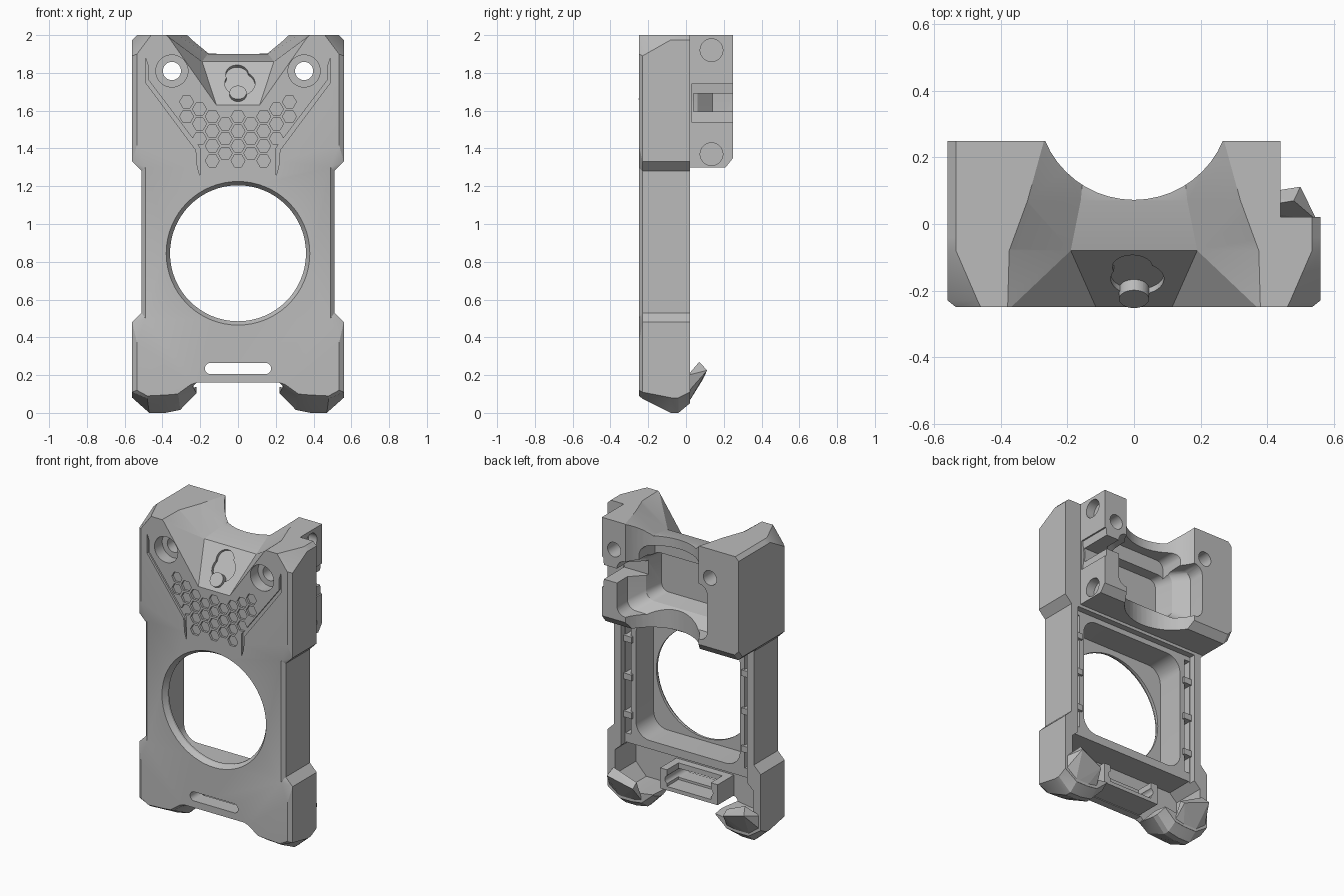
import bpy, bmesh, math
from mathutils import Vector

if "Cube" in bpy.data.objects:
    bpy.data.objects.remove(bpy.data.objects["Cube"])

grey = bpy.data.materials.new("plain grey")
grey.use_nodes = True
COLOUR = (0.5, 0.5, 0.5, 1)
grey.diffuse_color = COLOUR
grey.node_tree.nodes["Principled BSDF"].inputs["Base Color"].default_value = COLOUR


def finish(bm, name):
    bm.normal_update()
    bmesh.ops.recalc_face_normals(bm, faces=bm.faces)
    bmesh.ops.triangulate(bm, faces=bm.faces)
    mesh = bpy.data.meshes.new(name)
    bm.to_mesh(mesh)
    bm.free()
    mesh.materials.append(grey)
    obj = bpy.data.objects.new(name, mesh)
    bpy.context.collection.objects.link(obj)
    return obj


def add_loft(bm, rings):
    """Skin a series of equal rings and cap both ends."""
    loops = [[bm.verts.new(p) for p in ring] for ring in rings]
    count = len(loops[0])
    for a, b in zip(loops, loops[1:]):
        for i in range(count):
            j = (i + 1) % count
            bm.faces.new((a[i], a[j], b[j], b[i]))
    bm.faces.new(loops[0])
    bm.faces.new(loops[-1])


def loft(name, rings):
    bm = bmesh.new()
    add_loft(bm, rings)
    return finish(bm, name)


def at(outline, y):
    return [(x, y, z) for x, z in outline]


def mirrored(half):
    return half + [(-x, z) for x, z in reversed(half)]


def prism(name, outline, front, back):
    return loft(name, [at(outline, front), at(outline, back)])


def box(name, x0, x1, front, back, z0, z1):
    return prism(name, [(x0, z0), (x1, z0), (x1, z1), (x0, z1)], front, back)


def disc(x, z, r, sides=64):
    steps = [math.tau * i / sides for i in range(sides)]
    return [(x + r * math.cos(a), z + r * math.sin(a)) for a in steps]


def rounded(half_x, z0, z1, r, steps=8):
    """Rounded rectangle centred on x."""
    pts = []
    corners = [(half_x - r, z1 - r), (r - half_x, z1 - r), (r - half_x, z0 + r), (half_x - r, z0 + r)]
    for quarter, (cx, cz) in enumerate(corners):
        for i in range(steps + 1):
            a = math.pi / 2 * (quarter + i / steps)
            pts.append((cx + r * math.cos(a), cz + r * math.sin(a)))
    return pts


def rod(name, centre, axis, r, length):
    bm = bmesh.new()
    bmesh.ops.create_cone(bm, cap_ends=True, segments=48, radius1=r, radius2=r, depth=length)
    matrix = Vector(axis).to_track_quat("Z", "Y").to_matrix().to_4x4()
    matrix.translation = centre
    bm.transform(matrix)
    return finish(bm, name)


def combine(tool, operation="DIFFERENCE"):
    """Cut or join a tool into the body, then drop the tool."""
    mod = body.modifiers.new("shape", "BOOLEAN")
    mod.operation, mod.solver, mod.object = operation, "EXACT", tool
    bpy.context.view_layer.objects.active = body
    bpy.ops.object.modifier_apply(modifier=mod.name)
    bpy.data.objects.remove(tool)


# Outer shell: bumper outline with chamfered front and tapered feet
foot_front = [(.22, .16), (.25, .15), (.32, .1), (.38, .095), (.48, .09), (.535, .12)]
foot_edge = [(.22, .16), (.24, .14), (.315, .09), (.38, .08), (.48, .075), (.56, .11)]
foot_sole = [(.22, .16), (.22, .105), (.306, .016), (.385, 0), (.47, 0), (.56, .08)]
foot_heel = [(.22, .16), (.23, .13), (.31, .06), (.385, .05), (.47, .05), (.56, .11)]
waist_front = [(.535, .37), (.49, .5), (.49, 1.3), (.535, 1.42)]
waist = [(.56, .48), (.51, .53), (.51, 1.28), (.56, 1.33)]
shoulder = [(.56, 1.975), (.535, 2)]
shell = [
    (-.25, foot_front + waist_front + [(.535, 1.9), (.46, 2)]),
    (-.23, foot_edge + waist + [(.56, 1.89), (.47, 2)]),
    (-.08, foot_sole + waist + shoulder),
    (-.04, foot_sole + waist + shoulder),
    (.02, foot_heel + waist + shoulder),
    (.25, foot_heel + waist + shoulder),
]
body = loft("case_body", [at(mirrored(half), y) for y, half in shell])

# Trim the back away, leaving the raised mounting block at the top
trim = []
for y, rise in ((.021, 0), (.21, 0), (.27, .075)):
    low = 1.3 + rise
    trim.append(at([(-1, -1), (1, -1), (1, 3), (.44, 3), (.44, low), (-.53, low), (-.58, low + .05), (-1, low + .05)], y))
combine(loft("back_trim_cutter", trim))

# Counterbored screw holes
for side in (-1, 1):
    combine(rod("screw_cutter", (side * .35, 0, 1.81), (0, 1, 0), .048, 1))
    combine(rod("counterbore_cutter", (side * .35, -.24, 1.81), (0, 1, 0), .085, .14))

# Funnel-shaped recess through the top
sections = [(-.26, .11, 1.616, .38), (-.08, .19, 1.86, .375),
            (.07, .16, 1.9, .32), (.27, .14, 1.91, .265)]
funnel = []
for y, floor_x, floor_z, top_x in sections:
    rise = (top_x - floor_x) / (2 - floor_z) * .05
    funnel.append(at(mirrored([(floor_x, floor_z), (top_x, 2), (top_x + rise, 2.05)]), y))
combine(loft("funnel_cutter", funnel))

# Tube seat and tapered pocket in the rear block, open to the left side
combine(rod("tube_cutter", (0, .3625, 1.7), (0, 0, 1), .29, 1))
combine(loft("pocket_cutter", [
    at(rounded(.22, 1.46, 1.74, .05), -.06),
    at(rounded(.25, 1.44, 1.745, .06), .06),
    at(rounded(.33, 1.385, 1.75, .06), .14),
    at(rounded(.33, 1.385, 1.75, .06), .27)]))
combine(prism("pocket_crown_cutter", rounded(.22, 1.6, 1.84, .05), .01, .28))
combine(box("passage_cutter", .2, .5, .04, .29, 1.595, 1.69))
rail = [(.47, 1.74), (.43, 1.74), (.42, 1.65), (.43, 1.54), (.47, 1.54)]
combine(prism("rail_cutter", rail, .03, .3))

# Round window opening into the rounded rear tray
combine(loft("window_cutter", [at(disc(0, .845, r), y) for y, r in ((-.26, .387), (-.22, .36), (.1, .36))]))
combine(prism("tray_cutter", rounded(.38, .465, 1.245, .1), -.205, .1))
combine(box("ledge_cutter", -.46, .46, -.02, .065, .3, 1.28))

# Lower hollow running into the feet
hollow = [(.2, .14), (.33, .12), (.43, .12), (.505, .2), (.505, .36), (.45, .41)]
combine(prism("hollow_cutter", mirrored(hollow), -.2, .1))

# Strap slot behind an open-topped collar
combine(box("slot_collar", -.21, .21, -.22, -.03, .165, .3), "UNION")
combine(box("collar_cutter", -.16, .16, -.15, .1, .19, .35))
combine(prism("slot_cutter", rounded(.175, .205, .265, .0299), -.3, .1))

for side in (-1, 1):
    # Channel beside the tray, crossed by small teeth
    combine(box("channel_cutter", side * .415, side * .455, -.13, .1, .47, 1.25))
    for z in (.6, .85, 1.1):
        combine(box("tooth", side * .4, side * .475, -.14, -.005, z - .02, z + .02), "UNION")
    # Angular accent groove
    groove = [(.49, 1.88), (.476, 1.84), (.476, 1.765), (.2, 1.4), (.2, 1.25),
              (.215, 1.3), (.222, 1.39), (.49, 1.75)]
    combine(prism("accent_cutter", [(side * x, z) for x, z in groove], -.27, -.235))

# Honeycomb of shallow hexagons
honeycomb = bmesh.new()
limits = {0: (1.32, 1.61), 1: (1.32, 1.61), 2: (1.32, 1.62), 3: (1.45, 1.63), 4: (1.57, 1.67)}
pitch = .078
for column in range(-4, 5):
    low, high = limits[abs(column)]
    for row in range(6):
        z = 1.335 + pitch * (row + (column % 2) / 2)
        if low < z + .005 < high - .01:
            cell = disc(column * .068, z, .037, 6)
            add_loft(honeycomb, [at(cell, -.27), at(cell, -.235)])
combine(finish(honeycomb, "honeycomb_cutter"))

# Three-lobed recess on the sloping plate
slope = Vector((0, .17, .23)).normalized()
middle = Vector((0, -.165, 1.745))
for x, up, r in ((-.005, .06, .06), (.01, 0, .08), (0, -.075, .045)):
    combine(rod("lobe_cutter", middle + slope * up + Vector((x, 0, 0)), (0, -slope.z, slope.y), r, .04))

# Pin holes on the left side of the block
for z in (1.37, 1.92):
    combine(rod("pin_cutter", (.44, .135, z), (1, 0, 0), .06, .12))

# Hooked corner clips on the feet
for side, label in ((1, "left"), (-1, "right")):
    bm = bmesh.new()
    base = [(.31, .01, .065), (.385, .01, .05), (.47, .01, .05), (.55, .01, .11), (.55, .01, .2)]
    tip = [(.33, .085, .17), (.5, .112, .225), (.33, .045, .2), (.48, .07, .27)]
    for x, y, z in base + tip:
        bm.verts.new((side * x, y, z))
    bmesh.ops.convex_hull(bm, input=bm.verts)
    finish(bm, label + "_corner_clip")

bpy.ops.object.select_all(action="DESELECT")
body.select_set(True)
bpy.context.view_layer.objects.active = body
bpy.ops.object.shade_smooth_by_angle(angle=math.radians(20))
